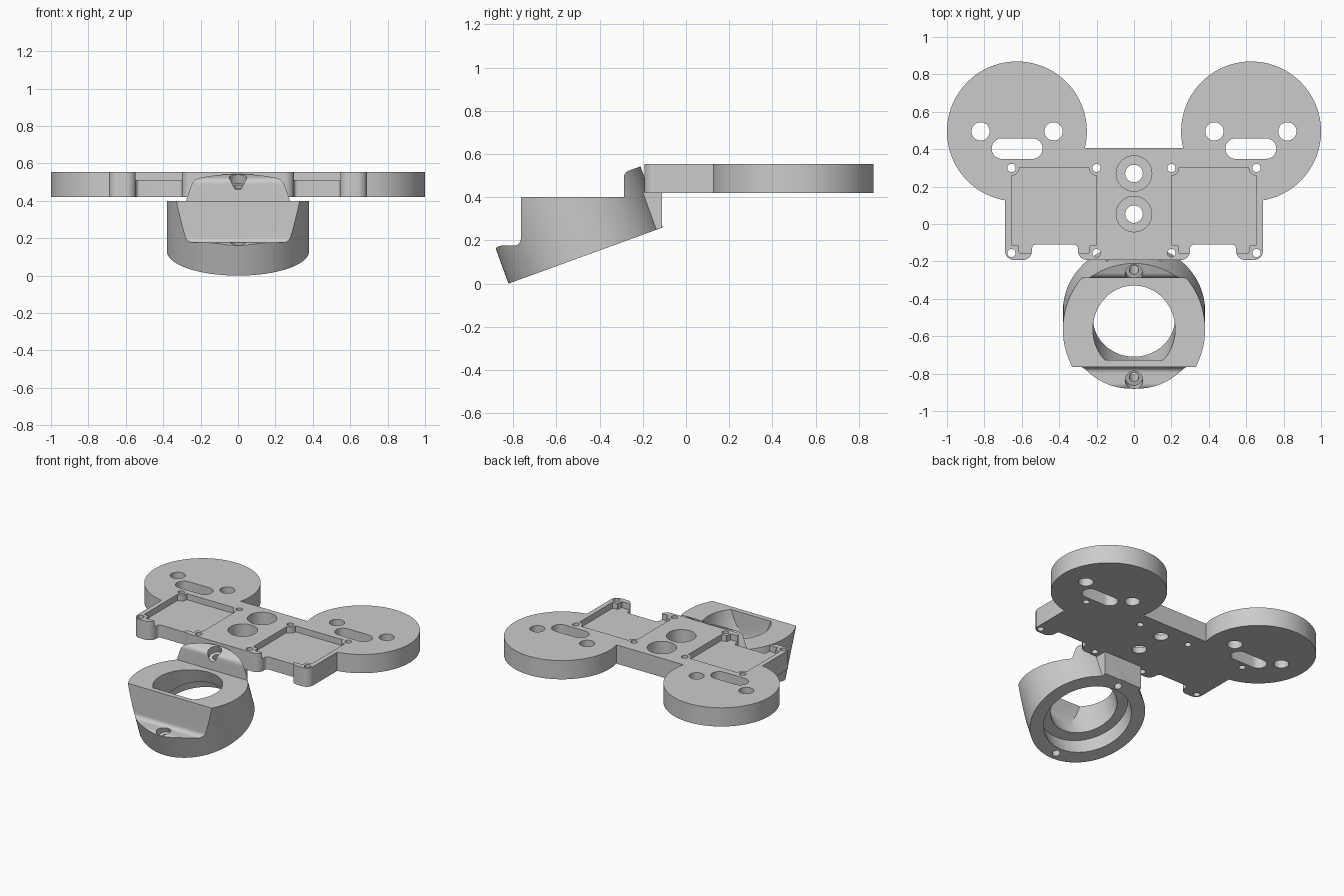
import bpy, bmesh, math
from mathutils import Matrix, Vector

if "Cube" in bpy.data.objects:
    bpy.data.objects.remove(bpy.data.objects["Cube"], do_unlink=True)

grey = bpy.data.materials.new("light_grey")
grey.use_nodes = True
grey.diffuse_color = (0.6, 0.6, 0.6, 1)
grey.node_tree.nodes["Principled BSDF"].inputs["Base Color"].default_value = (0.6, 0.6, 0.6, 1)

BOTTOM, TOP, FLOOR = 0.42, 0.553, 0.51
TILT = Matrix.Translation((0, -0.465, 0.13)) @ Matrix.Rotation(math.radians(20), 4, 'X')
SIDE = Matrix(((0, 0, 1, 0), (1, 0, 0, 0), (0, 1, 0, 0), (0, 0, 0, 1)))  # profile (y, z) along x


def prism(name, points, low, high, matrix=None):
    """Extrude a 2D outline between two heights."""
    bm = bmesh.new()
    face = bm.faces.new([bm.verts.new((x, y, low)) for x, y in points])
    ext = bmesh.ops.extrude_face_region(bm, geom=[face])
    moved = [v for v in ext["geom"] if isinstance(v, bmesh.types.BMVert)]
    bmesh.ops.translate(bm, verts=moved, vec=(0, 0, high - low))
    if matrix:
        bm.transform(matrix)
    bmesh.ops.recalc_face_normals(bm, faces=bm.faces)
    mesh = bpy.data.meshes.new(name)
    bm.to_mesh(mesh)
    bm.free()
    mesh.materials.append(grey)
    obj = bpy.data.objects.new(name, mesh)
    bpy.context.collection.objects.link(obj)
    return obj


def circle(x, y, r, n=32):
    return [(x + r * math.cos(math.tau * i / n), y + r * math.sin(math.tau * i / n)) for i in range(n)]


def rect(x0, x1, y0, y1):
    return [(x0, y0), (x1, y0), (x1, y1), (x0, y1)]


def slot(x0, x1, y, r, n=16):
    arc = [math.pi * (i / n - 0.5) for i in range(n + 1)]
    return ([(x1 - r + r * math.cos(a), y + r * math.sin(a)) for a in arc]
            + [(x0 + r - r * math.cos(a), y - r * math.sin(a)) for a in arc])


def rounded(corners, steps=6):
    """Round the corners of an outline; each corner is (x, y, radius)."""
    out = []
    for i, (x, y, r) in enumerate(corners):
        p = Vector((x, y))
        if not r:
            out.append((x, y))
            continue
        a = (Vector(corners[i - 1][:2]) - p).normalized()
        b = (Vector(corners[(i + 1) % len(corners)][:2]) - p).normalized()
        t = r / math.tan(a.angle(b) / 2)
        centre = p + (a + b).normalized() * math.hypot(r, t)
        start, end = p + a * t - centre, p + b * t - centre
        for k in range(steps + 1):
            out.append(tuple(centre + start.lerp(end, k / steps).normalized() * r))
    return out


def combine(obj, other, operation):
    """Apply a boolean and discard the helper."""
    mod = obj.modifiers.new("boolean", 'BOOLEAN')
    mod.operation, mod.solver, mod.object = operation, 'EXACT', other
    bpy.context.view_layer.objects.active = obj
    bpy.ops.object.modifier_apply(modifier=mod.name)
    bpy.data.objects.remove(other, do_unlink=True)


def cut(obj, points, low, high, matrix=None):
    combine(obj, prism("cutter", points, low, high, matrix), 'DIFFERENCE')


def finish(obj):
    bpy.ops.object.select_all(action='DESELECT')
    obj.select_set(True)
    bpy.context.view_layer.objects.active = obj
    bpy.ops.object.shade_smooth_by_angle(angle=math.radians(30))


# Mounting plate with four front feet
half = [(0.3, -0.193, 0.05), (0.3, -0.11, 0.02), (0.545, -0.11, 0.02),
        (0.545, -0.193, 0.05), (0.69, -0.193, 0.05), (0.69, 0.405, 0)]
outline = half + [(-x, y, r) for x, y, r in reversed(half)]
plate = prism("mounting_plate", rounded(outline), BOTTOM, TOP)

for s in (-1, 1):
    # Round pad with two holes and a slot
    pad = prism("pad", circle(s * 0.626, 0.495, 0.374, 96), BOTTOM, TOP)
    combine(plate, pad, 'UNION')
    for x in (0.43, 0.82):
        cut(plate, circle(s * x, 0.495, 0.049), 0.3, 0.7)
    cut(plate, slot(s * 0.625 - 0.136, s * 0.625 + 0.136, 0.403, 0.055), 0.3, 0.7)

    # Shallow pocket open to the front, with screw bosses left at its corners
    screws = [(s * x, y) for x in (0.2, 0.655) for y in (0.3, -0.155)]
    pocket = prism("pocket", rect(s * 0.428 - 0.228, s * 0.428 + 0.228, -0.115, 0.302), FLOOR, 0.7)
    front = prism("pocket_front", rect(s * 0.428 - 0.19, s * 0.428 + 0.19, -0.155, -0.1), FLOOR, 0.7)
    combine(pocket, front, 'UNION')
    for x, y in screws:
        combine(pocket, prism("boss", circle(x, y, 0.042), 0.4, 0.8), 'DIFFERENCE')
    combine(plate, pocket, 'DIFFERENCE')
    for x, y in screws:
        cut(plate, circle(x, y, 0.022, 20), 0.3, 0.7)

# Two counterbored holes on the centre line
for y in (0.27, 0.053):
    cut(plate, circle(0, y, 0.095, 48), 0.46, 0.7)
    cut(plate, circle(0, y, 0.047), 0.3, 0.7)
finish(plate)

# Tilted ring trimmed to a stepped side profile
ring = prism("tilted_ring", circle(0, 0, 0.38, 128), 0, 0.8, TILT)
profile = rounded([(-1, -0.2, 0), (-0.93, 0.1, 0), (-0.87, 0.176, 0.04), (-0.765, 0.176, 0.03),
                   (-0.765, 0.4, 0), (-0.288, 0.4, 0), (-0.288, 0.515, 0.035),
                   (-0.19, 0.55, 0), (-0.05, 0.55, 0), (-0.05, -0.2, 0)])
combine(ring, prism("side_profile", profile, -0.6, 0.6, SIDE), 'INTERSECT')

# Neck joining the ring to the underside of the plate
neck = prism("neck", [(-0.17, 0.238), (-0.11, 0.259), (-0.11, 0.425), (-0.22, 0.425)], -0.15, 0.15, SIDE)
combine(ring, neck, 'UNION')

# Stepped bore, flattened near the front wall
bore = prism("bore", circle(0, 0, 0.22, 96), 0.05, 0.7, TILT)
combine(bore, prism("bore_limit", rect(-0.5, 0.5, -0.728, 0.2), -0.5, 1.2), 'INTERSECT')
combine(ring, bore, 'DIFFERENCE')
cut(ring, circle(0, 0, 0.29, 96), -0.1, 0.11, TILT)

# Counterbored screw holes at the front and back of the ring
for y, seat in ((-0.333, 0.12), (0.325, 0.25)):
    cut(ring, circle(0, y, 0.047), seat, 0.6, TILT)
    cut(ring, circle(0, y, 0.025, 24), -0.1, 0.4, TILT)
finish(ring)
